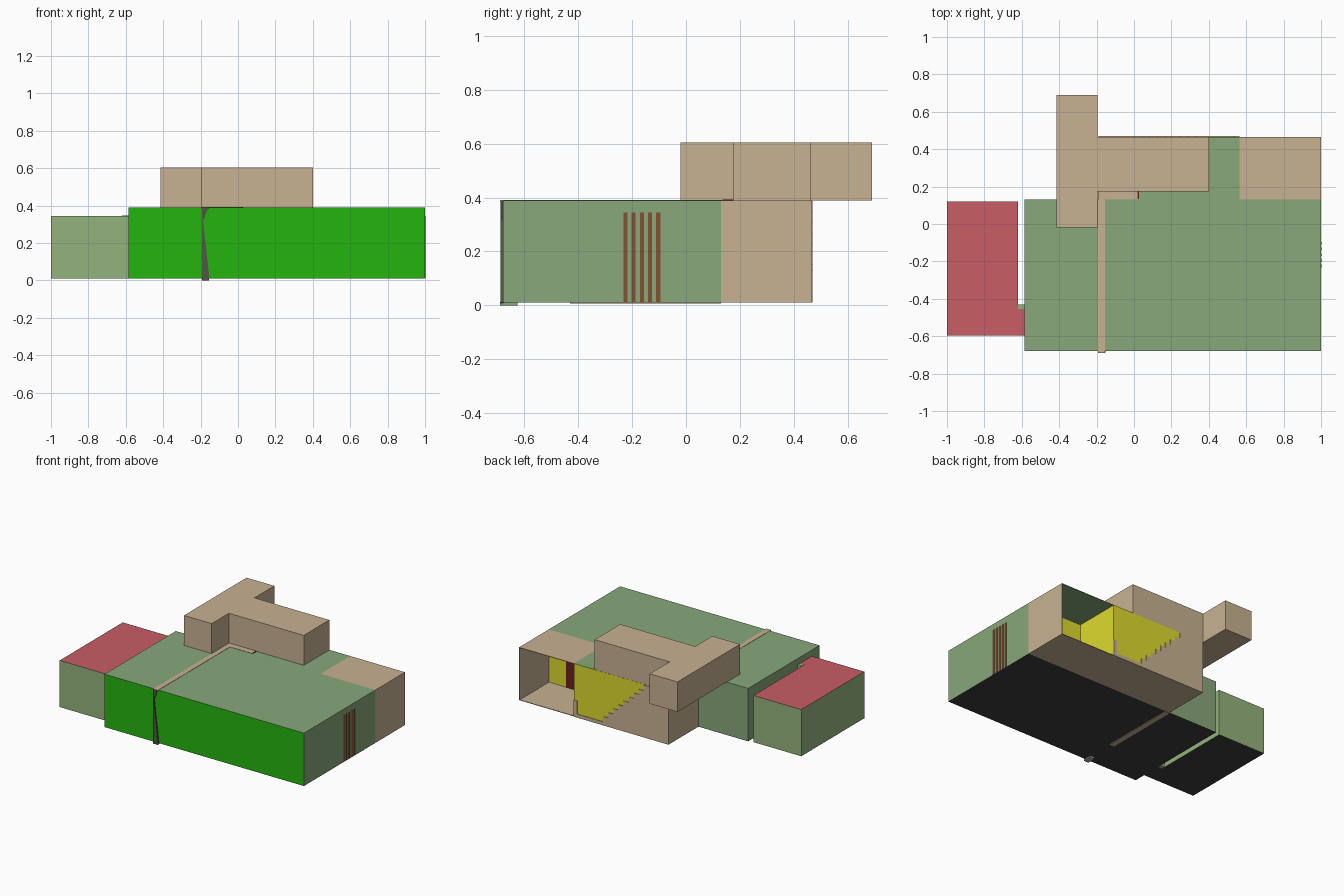
import bpy, bmesh

if "Cube" in bpy.data.objects:
    bpy.data.objects.remove(bpy.data.objects["Cube"])


def lin(c):
    c /= 255
    return c / 12.92 if c <= 0.04045 else ((c + 0.055) / 1.055) ** 2.4


def mat(name, r, g, b):
    m = bpy.data.materials.new(name)
    m.diffuse_color = (lin(r), lin(g), lin(b), 1)
    m.use_nodes = True
    m.node_tree.nodes["Principled BSDF"].inputs["Base Color"].default_value = m.diffuse_color
    return m


GREEN = mat("sage_green", 135, 168, 122)
PALE = mat("pale_green", 148, 180, 124)
BRIGHT = mat("bright_green", 36, 181, 15)
TAN = mat("tan", 200, 178, 146)
RED = mat("red", 200, 94, 102)
YELLOW = mat("yellow", 222, 218, 46)
BROWN = mat("brown", 132, 80, 50)
DOOR = mat("dark_red", 105, 35, 30)
DARK = mat("dark_grey", 62, 62, 62)
MOSS = mat("dark_moss", 78, 90, 68)


def finish(bm, name, base, sides):
    """Colour faces by direction, e.g. sides={'+z': RED}."""
    bmesh.ops.recalc_face_normals(bm, faces=bm.faces)
    me = bpy.data.meshes.new(name)
    me.materials.append(base)
    for i, (key, m) in enumerate(sides.items(), 1):
        me.materials.append(m)
        sign = 1 if key[0] == '+' else -1
        for f in bm.faces:
            if f.normal["xyz".index(key[1])] * sign > 0.9:
                f.material_index = i
    bm.to_mesh(me)
    bm.free()
    ob = bpy.data.objects.new(name, me)
    bpy.context.collection.objects.link(ob)
    return ob


def prism(name, pts, lo, hi, base, sides={}, axis='z'):
    """Extrude an outline along z (xy points) or along y (xz points)."""
    bm = bmesh.new()
    place = (lambda a, b, h: (a, b, h)) if axis == 'z' else (lambda a, b, h: (a, h, b))
    face = bm.faces.new([bm.verts.new(place(a, b, lo)) for a, b in pts])
    ext = bmesh.ops.extrude_face_region(bm, geom=[face])
    moved = [g for g in ext["geom"] if isinstance(g, bmesh.types.BMVert)]
    bmesh.ops.translate(bm, verts=moved, vec=place(0, 0, hi - lo))
    return finish(bm, name, base, sides)


def box(name, x, y, z, base, sides={}):
    pts = [(x[0], y[0]), (x[1], y[0]), (x[1], y[1]), (x[0], y[1])]
    return prism(name, pts, z[0], z[1], base, sides)


# Main hall
box("main_hall", (-.585, 1), (-.68, .13), (.01, .39), GREEN,
    {'-y': BRIGHT, '-z': DARK})

# Side wing with a short link to the hall
prism("side_wing", [(-1, -.595), (-.585, -.595), (-.585, -.455), (-.62, -.455),
                    (-.62, .12), (-1, .12)], .01, .345, PALE,
      {'+z': RED, '-z': DARK})
box("link_ledge", (-.62, -.586), (-.455, -.43), (.01, .348), PALE)

# Rear stair block
box("stair_block", (-.19, .565), (.13, .466), (.01, .39), YELLOW,
    {'+z': GREEN, '-x': TAN, '-z': TAN})

# Stepped facing on the rear wall
steps = 9
x0, x1, z0, z1 = .33, -.035, .035, .385
outline = [(-.19, .01), (.565, .01), (.565, .13), (.537, .13), (.537, z0), (x0, z0)]
for i in range(steps):
    xs = x0 + (x1 - x0) * i / steps
    xe = x0 + (x1 - x0) * (i + 1) / steps
    zt = z0 + (z1 - z0) * (i + 1) / steps
    outline += [(xs, zt), (xe, zt)]
outline += [(x1, .389), (-.19, .389)]
prism("stair_facing", outline, .464, .47, TAN, axis='y')

# Open porch in the rear corner
box("porch_roof", (.565, 1), (.13, .466), (.386, .39), TAN, {'-z': GREEN})
box("porch_floor", (.565, 1), (.13, .466), (.01, .014), TAN)
box("porch_wall", (.995, 1), (.13, .466), (.01, .39), TAN)
box("porch_back_panel", (.566, .995), (.128, .133), (.014, .386), YELLOW)
box("porch_door", (.74, .857), (.13, .136), (.014, .3), DOOR)

# Upper storey, T-shaped in plan
prism("upper_storey", [(-.415, -.02), (-.195, -.02), (-.195, .175), (.4, .175),
                       (.4, .465), (-.195, .465), (-.195, .69), (-.415, .69)],
      .39, .605, TAN)

# Stair landing on the roof
box("roof_landing", (-.155, .022), (.13, .18), (.386, .392), TAN)
box("landing_edge", (.018, .026), (.135, .18), (.386, .393), DOOR)

# Partition wall showing at the roof, floor and front
box("partition_cap", (-.192, -.155), (-.69, .18), (.386, .392), TAN, {'-y': MOSS})
box("partition_base", (-.192, -.155), (-.43, .13), (.006, .012), TAN)
box("partition_foot", (-.192, -.155), (-.69, -.625), (0, .012), TAN, {'+x': GREEN, '-y': MOSS})
prism("partition_front", [(-.192, 0), (-.152, .01), (-.187, .315), (-.16, .387),
                          (-.192, .387)], -.688, -.678, MOSS, axis='y')

# Vertical slats on the right wall
for i in range(5):
    y = -.225 + i * .0305
    box(f"slat_{i + 1}", (.996, 1.002), (y - .0075, y + .0075), (.012, .345), BROWN)
